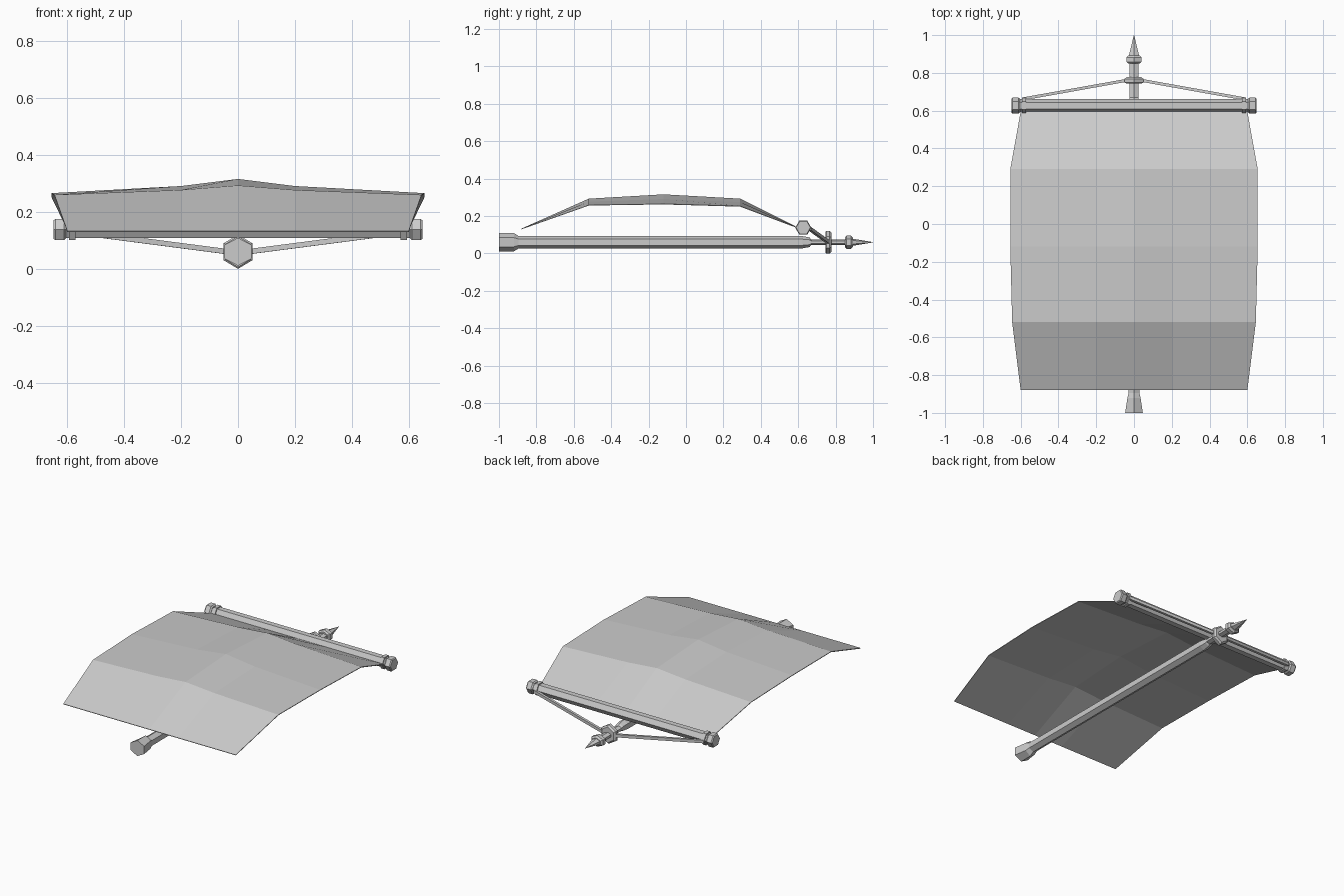
import bpy, math
from mathutils import Vector

cube = bpy.data.objects.get("Cube")
if cube:
    bpy.data.objects.remove(cube, do_unlink=True)

GREY = (0.6, 0.6, 0.6, 1.0)
grey = bpy.data.materials.new("plain grey")
grey.use_nodes = True
grey.diffuse_color = GREY
grey.node_tree.nodes["Principled BSDF"].inputs["Base Color"].default_value = GREY


def make_object(name, verts, faces):
    mesh = bpy.data.meshes.new(name)
    mesh.from_pydata(verts, [], faces)
    mesh.materials.append(grey)
    obj = bpy.data.objects.new(name, mesh)
    bpy.context.collection.objects.link(obj)
    return obj


def loft(name, origin, direction, stations, phase=0.0, sides=6):
    """Faceted rod: each station is (distance, horizontal radius, vertical radius)."""
    origin, d = Vector(origin), Vector(direction).normalized()
    u = d.cross(Vector((0, 0, 1))).normalized()
    v = u.cross(d)
    verts, faces = [], []
    for dist, ru, rv in stations:
        for i in range(sides):
            a = phase + math.tau * i / sides
            verts.append(origin + d * dist + u * ru * math.cos(a) + v * rv * math.sin(a))
    for s in range(len(stations) - 1):
        for i in range(sides):
            a, b = s * sides + i, s * sides + (i + 1) % sides
            faces.append((a, a + sides, b + sides, b))
    last = (len(stations) - 1) * sides
    faces.append(tuple(range(sides)))
    faces.append(tuple(last + i for i in reversed(range(sides))))
    return make_object(name, verts, faces)


def mirrored(obj):
    copy = obj.copy()
    copy.data = obj.data.copy()
    for vert in copy.data.vertices:
        vert.co.x *= -1
    copy.data.flip_normals()
    obj.name, copy.name = "left_" + obj.name, "right_" + obj.name
    bpy.context.collection.objects.link(copy)


# Pole with its flared foot, lying along y
AXIS = (0, 0, 0.06)
BACK = (0, 1, 0)
POINT_UP = math.pi / 2
loft("pole", AXIS, BACK, [
    (-1.0, 0.054, 0.049), (-0.92, 0.04, 0.049), (-0.895, 0.033, 0.033),
    (0.62, 0.033, 0.033), (0.66, 0.028, 0.026), (0.67, 0.027, 0.015),
    (0.87, 0.027, 0.015)], POINT_UP)
loft("stay_collar", AXIS, BACK, [
    (0.745, 0.05, 0.054), (0.75, 0.058, 0.06),
    (0.768, 0.058, 0.06), (0.778, 0.045, 0.05)], POINT_UP)
loft("spear_knob", AXIS, BACK, [
    (0.85, 0.034, 0.026), (0.858, 0.046, 0.035),
    (0.882, 0.046, 0.035), (0.892, 0.034, 0.024)], POINT_UP)
loft("spear_tip", AXIS, BACK, [(0.885, 0.033, 0.02), (1.0, 0.001, 0.001)], POINT_UP)

# Crossbar with end caps and rings
BAR = (0, 0.627, 0.138)
ACROSS = (1, 0, 0)
loft("crossbar", BAR, ACROSS, [(-0.63, 0.034, 0.034), (0.63, 0.034, 0.034)])
mirrored(loft("crossbar_cap", BAR, ACROSS, [
    (0.604, 0.036, 0.036), (0.612, 0.043, 0.043),
    (0.642, 0.043, 0.043), (0.648, 0.038, 0.038)]))
mirrored(loft("crossbar_ring", BAR, ACROSS, [
    (0.572, 0.042, 0.042), (0.594, 0.042, 0.042)]))

# Stays from the collar to the crossbar rings
start, end = Vector((0.02, 0.764, 0.058)), Vector((0.59, 0.662, 0.132))
stay = end - start
mirrored(loft("stay", start, stay, [
    (0, 0.011, 0.013), (stay.length, 0.011, 0.013)], math.pi / 4, 4))

# Billowing cloth: rows of (y, half width, edge z, quarter z, middle z)
rows = [(-0.88, 0.6, 0.133, 0.133, 0.133),
        (-0.52, 0.645, 0.26, 0.277, 0.293),
        (-0.12, 0.655, 0.266, 0.291, 0.316),
        (0.29, 0.655, 0.254, 0.275, 0.293),
        (0.595, 0.6, 0.14, 0.14, 0.14)]
verts, faces = [], []
for y, half, edge, quarter, middle in rows:
    verts += [(-half, y, edge), (-0.2, y, quarter), (0, y, middle),
              (0.2, y, quarter), (half, y, edge)]
n = 5
for r in range(len(rows) - 1):
    for c in range(n - 1):
        i = r * n + c
        faces.append((i, i + 1, i + n + 1, i + n))
cloth = make_object("banner_cloth", verts, faces)
thick = cloth.modifiers.new("thickness", 'SOLIDIFY')
thick.thickness = 0.004
thick.offset = -1
